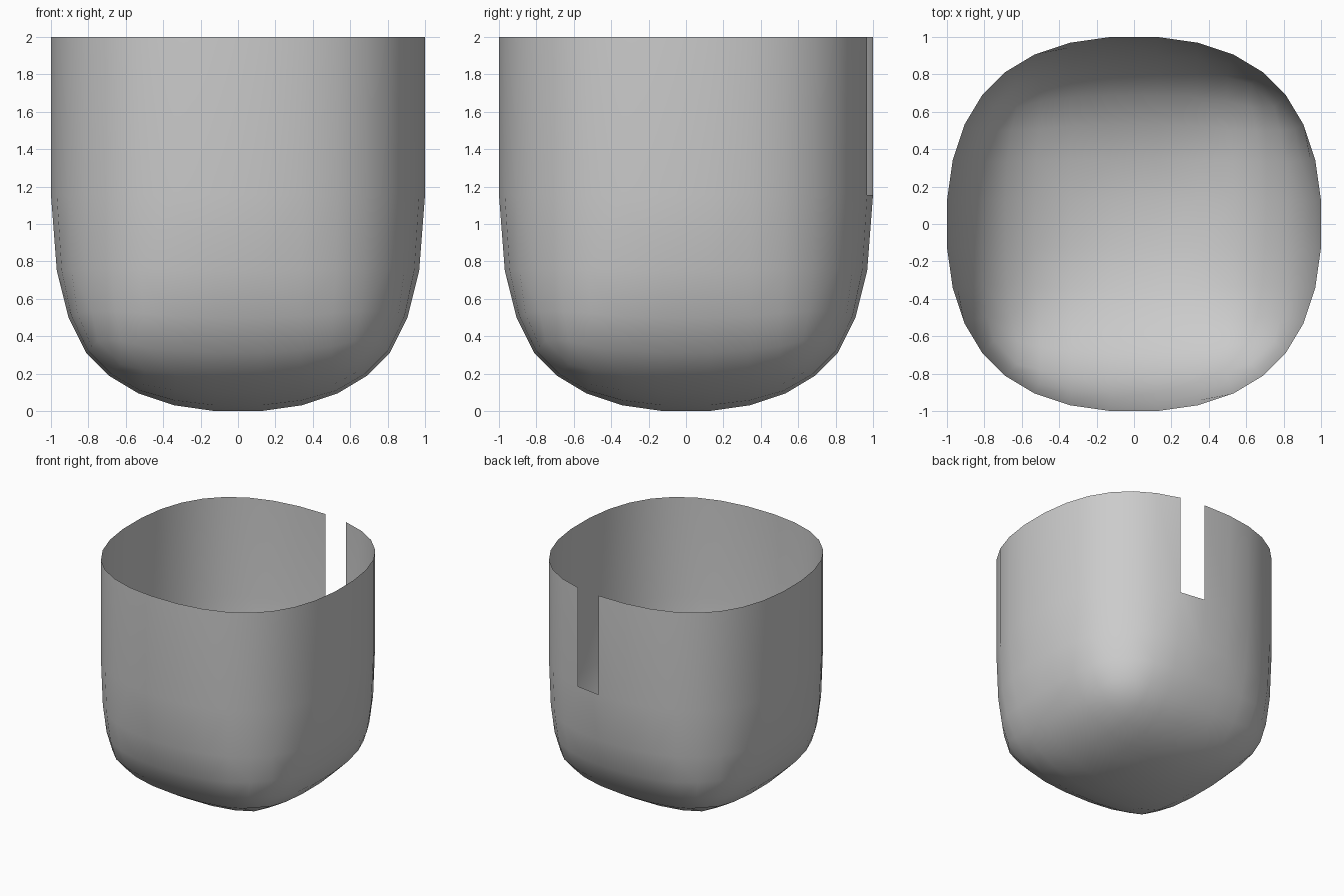
import bpy, bmesh, math

if "Cube" in bpy.data.objects:
    bpy.data.objects.remove(bpy.data.objects["Cube"])

TOP = 2.0  # rim height


def corner_cut(bm):
    """One round of corner-cutting (dual) subdivision; the open rim stays at TOP."""
    out = bmesh.new()
    new = {}
    for f in bm.faces:
        loops = list(f.loops)
        n = len(loops)
        for i, l in enumerate(loops):
            p = l.vert.co * ((n + 5) / (4 * n))
            for k in range(1, n):
                w = (3 + 2 * math.cos(2 * math.pi * k / n)) / (4 * n)
                p = p + loops[(i + k) % n].vert.co * w
            if l.vert.is_boundary:
                p.z = TOP
            new[l] = out.verts.new(p)
        out.faces.new([new[l] for l in loops])
    # strips along interior edges
    for e in bm.edges:
        if len(e.link_loops) == 2:
            a, b = e.link_loops
            out.faces.new([new[a.link_loop_next], new[a], new[b.link_loop_next], new[b]])
    # caps at interior corners
    for v in bm.verts:
        if v.is_boundary:
            continue
        start = l = v.link_loops[0]
        ring = []
        while True:
            ring.append(new[l])
            l = l.link_loop_prev.link_loop_radial_next
            if l == start:
                break
        out.faces.new(ring)
    bm.free()
    out.normal_update()
    return out


# Open-topped box, rounded into a bowl
bm = bmesh.new()
bmesh.ops.create_cube(bm, size=2)
bmesh.ops.translate(bm, verts=bm.verts, vec=(0, 0, 1))
bm.normal_update()
lid = [f for f in bm.faces if f.normal.z > 0.9]
bmesh.ops.delete(bm, geom=lid, context='FACES')
for _ in range(3):
    bm = corner_cut(bm)

# Slot in the rim at the back: one panel wide
slot = []
for f in bm.faces:
    c = f.calc_center_median()
    if 0.15 < c.x < 0.3 and c.y > 0.9 and c.z > 1.3:
        slot.append(f)
bmesh.ops.delete(bm, geom=slot, context='FACES')

bmesh.ops.recalc_face_normals(bm, faces=bm.faces)
# make the faces point outwards
base = min(bm.faces, key=lambda f: f.calc_center_median().z)
if base.normal.z > 0:
    bmesh.ops.reverse_faces(bm, faces=bm.faces)
for f in bm.faces:
    f.smooth = True

mesh = bpy.data.meshes.new("bowl_shell")
bm.to_mesh(mesh)
bm.free()

grey = bpy.data.materials.new("light_grey")
grey.diffuse_color = (0.6, 0.6, 0.6, 1)
grey.use_nodes = True
grey.node_tree.nodes["Principled BSDF"].inputs["Base Color"].default_value = grey.diffuse_color
mesh.materials.append(grey)
bpy.context.collection.objects.link(bpy.data.objects.new("bowl_shell", mesh))
